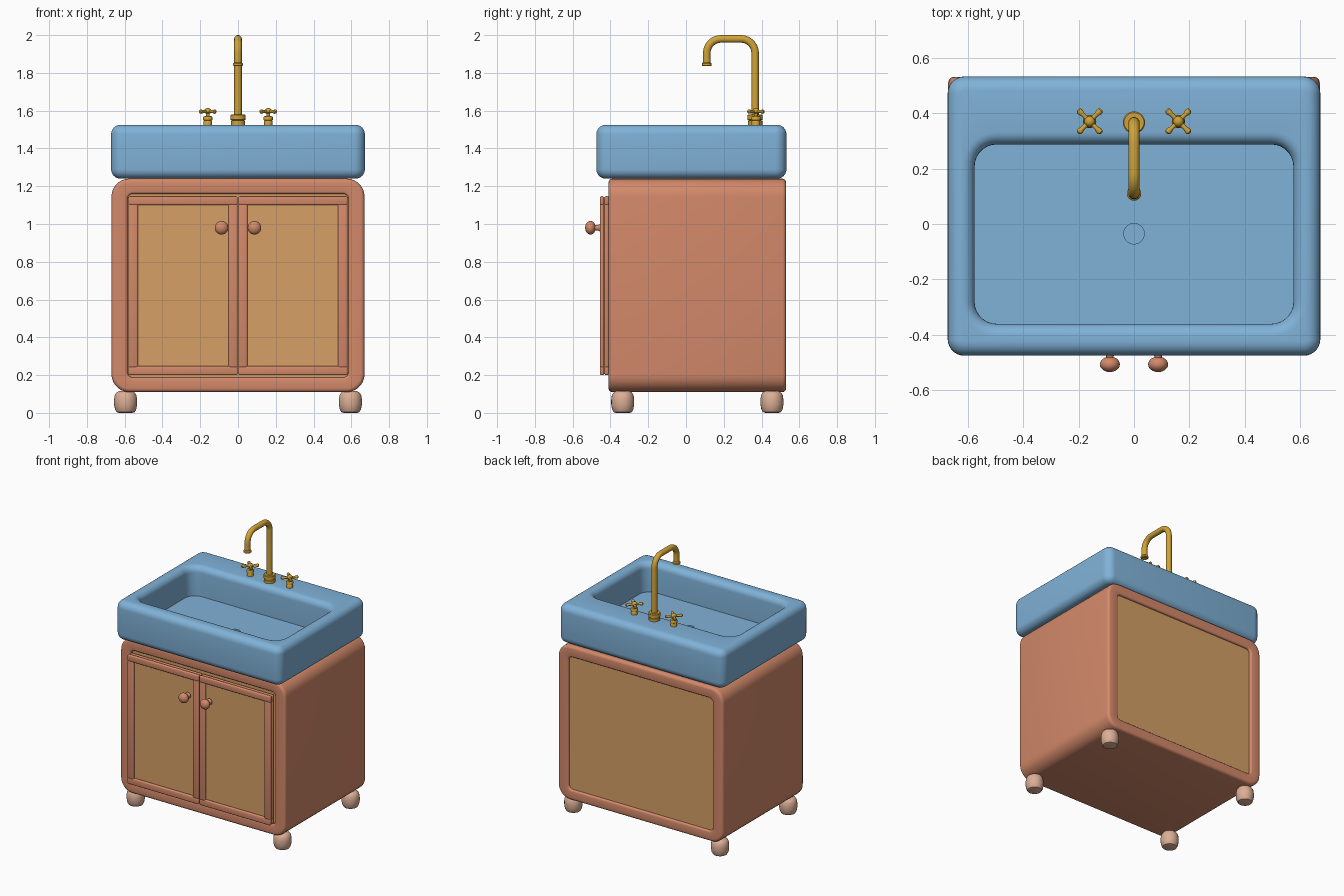
import bpy, bmesh, math
from math import sin, cos, pi, radians
from mathutils import Vector, Matrix

if "Cube" in bpy.data.objects:
    bpy.data.objects.remove(bpy.data.objects["Cube"])


def material(name, rgb):
    m = bpy.data.materials.new(name)
    m.diffuse_color = (*rgb, 1)
    m.use_nodes = True
    m.node_tree.nodes["Principled BSDF"].inputs["Base Color"].default_value = m.diffuse_color
    return m


BLUE = material("sink blue", (0.216, 0.445, 0.687))
TERRACOTTA = material("terracotta", (0.65, 0.25, 0.144))
TAN = material("panel tan", (0.672, 0.352, 0.133))
GOLD = material("brass gold", (0.64, 0.37, 0.04))
FOOT = material("pale clay", (0.716, 0.429, 0.305))


def finish(bm, name, mat):
    bmesh.ops.remove_doubles(bm, verts=bm.verts, dist=1e-5)
    bmesh.ops.recalc_face_normals(bm, faces=bm.faces)
    me = bpy.data.meshes.new(name)
    bm.to_mesh(me)
    bm.free()
    me.materials.append(mat)
    ob = bpy.data.objects.new(name, me)
    bpy.context.collection.objects.link(ob)
    bpy.ops.object.select_all(action='DESELECT')
    ob.select_set(True)
    bpy.context.view_layer.objects.active = ob
    bpy.ops.object.shade_smooth_by_angle(angle=radians(38))
    return ob


def rounded(a0, a1, b0, b1, r, inset=0, seg=7):
    """Rounded rectangle outline, shrunk by inset."""
    a0, a1, b0, b1 = a0 + inset, a1 - inset, b0 + inset, b1 - inset
    r = max(r - inset, 0.002)
    pts = []
    for k, (a, b) in enumerate([(a1 - r, b1 - r), (a0 + r, b1 - r),
                                (a0 + r, b0 + r), (a1 - r, b0 + r)]):
        for i in range(seg + 1):
            t = (k + i / seg) * pi / 2
            pts.append((a + r * cos(t), b + r * sin(t)))
    return pts


def loft(name, rings, mat, cyclic=False):
    bm = bmesh.new()
    vs = [[bm.verts.new(p) for p in ring] for ring in rings]
    n = len(vs[0])
    pairs = list(zip(vs, vs[1:])) + ([(vs[-1], vs[0])] if cyclic else [])
    for p, q in pairs:
        for i in range(n):
            j = (i + 1) % n
            bm.faces.new((p[i], p[j], q[j], q[i]))
    if not cyclic:
        bm.faces.new(vs[0])
        bm.faces.new(vs[-1])
    return finish(bm, name, mat)


def box(name, x, y, z, mat, bevel=0.0):
    bm = bmesh.new()
    size = [b - a for a, b in (x, y, z)]
    mid = [(a + b) / 2 for a, b in (x, y, z)]
    bmesh.ops.create_cube(bm, size=1, matrix=Matrix.Translation(mid) @ Matrix.Diagonal((*size, 1)))
    if bevel:
        bmesh.ops.bevel(bm, geom=bm.edges[:], offset=bevel, segments=3, profile=0.5, affect='EDGES')
    return finish(bm, name, mat)


def lathe(name, profile, pos, mat, rot=Matrix(), n=24):
    """Spin (radius, height) points about the local z axis, then place."""
    m = Matrix.Translation(pos) @ rot
    rings = [[m @ Vector((r * cos(2 * pi * i / n), r * sin(2 * pi * i / n), h))
              for i in range(n)] for r, h in profile]
    return loft(name, rings, mat)


def arc(steps=6):
    return [i / steps * pi / 2 for i in range(steps + 1)]


# Cabinet shell: rounded tube running front to back
outer = (-0.67, 0.67, 0.11, 1.24, 0.095)
inner = (-0.585, 0.585, 0.187, 1.16, 0.03)
F, B, e = -0.41, 0.53, 0.02
section = [(outer, e * (1 - sin(t)), F + e * (1 - cos(t))) for t in arc(4)]
section += [(outer, e * (1 - cos(t)), B - e * (1 - sin(t))) for t in arc(4)]
section += [(inner, -0.012 * (1 - sin(t)), B - 0.012 * (1 - cos(t))) for t in arc(3)]
section += [(inner, -0.012 * (1 - cos(t)), F + 0.012 * (1 - sin(t))) for t in arc(3)]
loft("cabinet_shell", [[(a, y, b) for a, b in rounded(*s, ins)] for s, ins, y in section],
     TERRACOTTA, cyclic=True)
box("cabinet_core", (-0.6, 0.6), (-0.39, 0.513), (0.175, 1.17), TAN)

# Sink body: outside, rounded rim, basin and drain recess
body = (-0.672, 0.672, -0.475, 0.532, 0.06)
basin = (-0.575, 0.575, -0.36, 0.287, 0.08)
drain = (-0.037, 0.037, -0.072, 0.002, 0.037)
Z0, Z1, FLOOR, r, q = 1.24, 1.525, 1.31, 0.05, 0.045
prof = [(body, r * (1 - sin(t)), Z0 + r * (1 - cos(t))) for t in arc()]
prof += [(body, r * (1 - cos(t)), Z1 - r * (1 - sin(t))) for t in arc()]
prof += [(basin, -q * (1 - sin(t)), Z1 - q * (1 - cos(t))) for t in arc()]
prof += [(basin, 0, FLOOR), (drain, 0, FLOOR), (drain, 0, FLOOR - 0.012)]
loft("sink", [[(a, b, z) for a, b in rounded(*s, ins)] for s, ins, z in prof], BLUE)

# Doors: front and back frames around a thin panel, with a knob
to_front = Matrix.Rotation(pi / 2, 4, 'X')
for side, s in (("left", -1), ("right", 1)):
    def span(a, b):
        return tuple(sorted((s * a, s * b)))
    box(side + "_door_panel", span(0.006, 0.574), (-0.437, -0.428), (0.205, 1.14), TAN)
    for layer, y in (("front", (-0.456, -0.434)), ("back", (-0.431, -0.409))):
        for part, z in (("bottom", (0.2, 0.248)), ("top", (1.1, 1.147))):
            box(f"{side}_door_{layer}_{part}_rail", span(0.002, 0.58), y, z, TERRACOTTA, 0.008)
        for part, x in (("inner", (0.002, 0.05)), ("outer", (0.53, 0.58))):
            box(f"{side}_door_{layer}_{part}_stile", span(*x), y, (0.24, 1.108), TERRACOTTA, 0.008)
    knob = [(0.022, 0.0), (0.016, 0.008), (0.013, 0.03)]
    knob += [(0.036 * cos(t), 0.052 + 0.028 * sin(t)) for t in [radians(d) for d in range(-60, 90, 15)]]
    lathe(side + "_knob", knob + [(0.004, 0.08)], (s * 0.087, -0.454, 0.98), TERRACOTTA, to_front)

# Feet: rounded barrels
foot = [(0.035, 0), (0.048, 0.004), (0.056, 0.018), (0.061, 0.045), (0.061, 0.07),
        (0.057, 0.095), (0.048, 0.108), (0.035, 0.115)]
for x in (-0.595, 0.595):
    for y in (-0.335, 0.455):
        lathe("foot", foot, (x, y, 0), FOOT)

# Faucet: base, bent pipe and outlet collar
FY = 0.366
lathe("faucet_base", [(0.038, 0), (0.038, 0.022), (0.034, 0.024), (0.034, 0.027), (0.04, 0.03),
                      (0.04, 0.054), (0.036, 0.058), (0.02, 0.058)], (0, FY, 1.522), GOLD)
R, top, out = 0.075, 1.98, 0.11
path = [(FY, 1.56)]
path += [(FY - R + R * cos(t), top - R + R * sin(t)) for t in arc(8)]
path += [(out + R - R * sin(t), top - R + R * cos(t)) for t in arc(8)]
path += [(out, 1.85)]
rings = []
for i, (y, z) in enumerate(path):
    a, b = path[max(i - 1, 0)], path[min(i + 1, len(path) - 1)]
    d = Vector((0, b[0] - a[0], b[1] - a[1])).normalized()
    side_axis = Vector((1, 0, 0))
    up = d.cross(side_axis)
    rings.append([Vector((0, y, z)) + 0.02 * (cos(k * pi / 10) * side_axis + sin(k * pi / 10) * up)
                  for k in range(20)])
loft("faucet_pipe", rings, GOLD)
lathe("faucet_outlet", [(0.015, 0.004), (0.022, 0), (0.026, 0.003), (0.026, 0.014), (0.02, 0.02)],
      (0, out, 1.836), GOLD)

# Taps: stem with a crossed handle
arm = [(0.005, -0.06), (0.0105, -0.055), (0.0115, -0.048), (0.008, -0.035), (0.008, 0.035),
       (0.0115, 0.048), (0.0105, 0.055), (0.005, 0.06)]
for x in (-0.16, 0.16):
    lathe("tap_stem", [(0.022, 0), (0.022, 0.022), (0.02, 0.025), (0.024, 0.028), (0.024, 0.044),
                       (0.021, 0.048), (0.01, 0.05), (0.01, 0.062), (0.018, 0.068), (0.019, 0.078),
                       (0.014, 0.087), (0.005, 0.091)], (x, FY + 0.004, 1.522), GOLD)
    for ang in (45, 135):
        turn = Matrix.Rotation(radians(ang), 4, 'Z') @ Matrix.Rotation(pi / 2, 4, 'Y')
        lathe("tap_arm", arm, (x, FY + 0.004, 1.595), GOLD, turn, 12)
